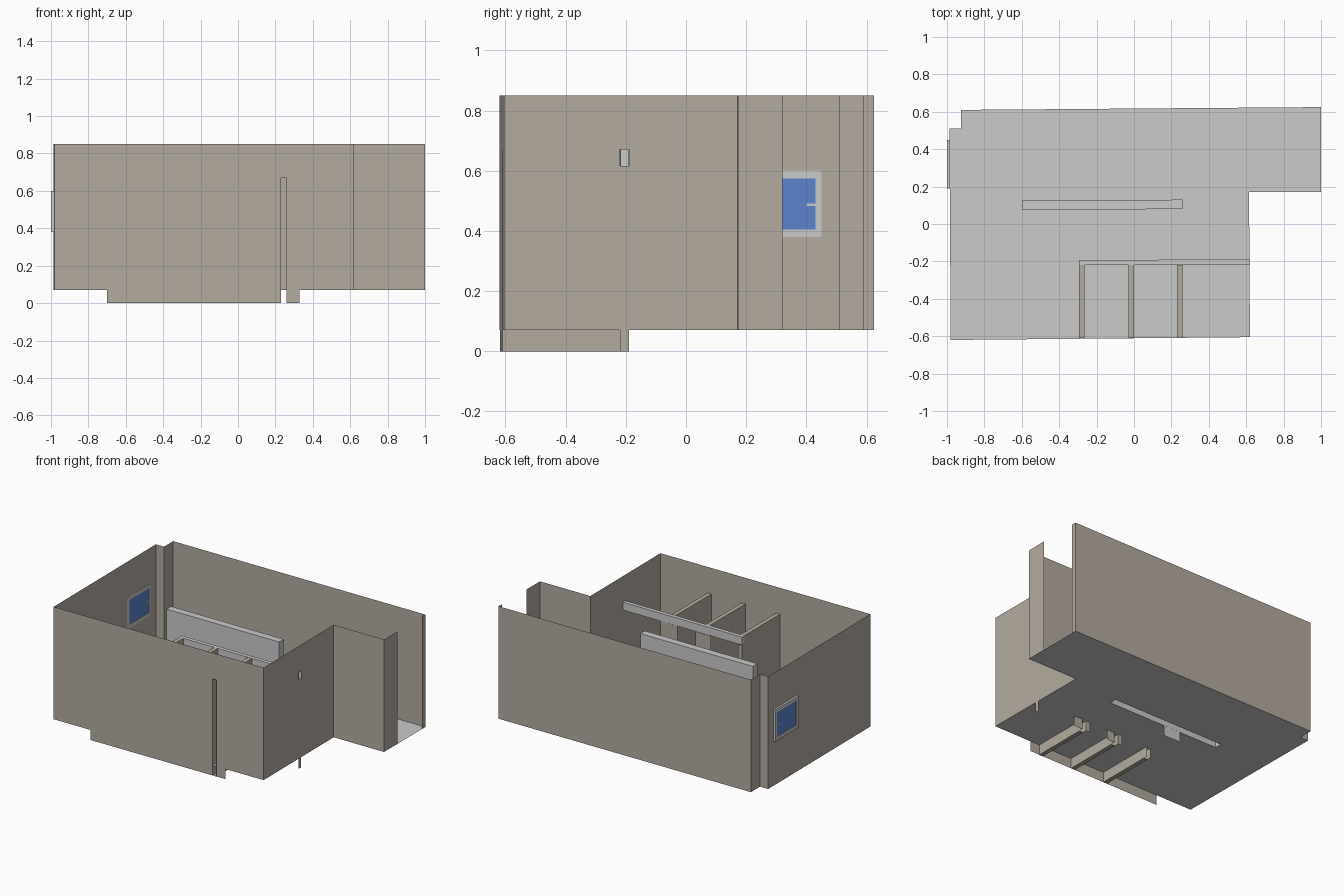
import bpy

if "Cube" in bpy.data.objects:
    bpy.data.objects.remove(bpy.data.objects["Cube"])

def mat(name, c):
    m = bpy.data.materials.new(name)
    m.diffuse_color = (*c, 1)
    m.use_nodes = True
    m.node_tree.nodes["Principled BSDF"].inputs["Base Color"].default_value = m.diffuse_color
    return m

TAN = mat("wall_tan", (0.456, 0.407, 0.352))
GREY = mat("light_grey", (0.597, 0.597, 0.597))
BLUE = mat("window_blue", (0.107, 0.227, 0.61))

def mesh(name, verts, faces, m):
    me = bpy.data.meshes.new(name)
    me.from_pydata(verts, [], faces)
    me.materials.append(m)
    ob = bpy.data.objects.new(name, me)
    bpy.context.collection.objects.link(ob)
    return ob

def sheets(name, runs, m):
    """Thin upright sheets, each run = (start xy, end xy, z0, z1)."""
    v, f = [], []
    for a, b, z0, z1 in runs:
        n = len(v)
        v += [(*a, z0), (*b, z0), (*b, z1), (*a, z1)]
        f.append((n, n + 1, n + 2, n + 3))
    return mesh(name, v, f, m)

def box(name, x0, x1, y0, y1, z0, z1, m, skip=()):
    """Box with optional open sides, named by direction."""
    v = [(x, y, z) for z in (z0, z1) for y in (y0, y1) for x in (x0, x1)]
    sides = {"bottom": (0, 2, 3, 1), "top": (4, 5, 7, 6), "front": (0, 1, 5, 4),
             "back": (3, 2, 6, 7), "left": (2, 0, 4, 6), "right": (1, 3, 7, 5)}
    return mesh(name, v, [q for k, q in sides.items() if k not in skip], m)

F, H, R = 0.07, 0.85, 0.67      # floor, wall top and partition top heights
BB = 0.615                      # underside of the beam

# Floor outline, with a slot left open under the low divider
outline = [(-0.98, -0.62), (0.62, -0.605), (0.615, 0.17), (1.0, 0.172),
           (1.0, 0.625), (-0.925, 0.61), (-0.925, 0.51), (-0.987, 0.51)]
slot = [(-0.6, 0.075), (0.26, 0.08), (0.26, 0.13), (-0.6, 0.125)]
fv = [(x, y, F) for x, y in outline + slot]
mesh("floor", fv, [(0, 1, 9, 8), (1, 2, 10, 9), (2, 3, 4), (2, 4, 10),
                   (4, 5, 11, 10), (5, 6, 11), (6, 7, 11), (7, 0, 8, 11)], GREY)

# Front wall with a tall slot at one partition and a low skirt
fy = lambda x: -0.62 + 0.015 * (x + 0.98) / 1.6
fp = lambda x: (x, fy(x))
sheets("front_wall", [(fp(-0.98), fp(0.23), F, H), (fp(0.26), fp(0.62), F, H),
                      (fp(0.23), fp(0.26), R, H),
                      (fp(-0.70), fp(0.23), 0, F), (fp(0.26), fp(0.33), 0, F)], TAN)

# Right wall, open where the hollow beam meets it
rx = lambda y: (0.62 - 0.005 * (y + 0.605) / 0.775, y)
sheets("right_wall", [(rx(-0.605), rx(-0.22), F, H), (rx(-0.22), rx(-0.19), 0, BB),
                      (rx(-0.22), rx(-0.19), R, H), (rx(-0.19), rx(0.17), F, H)], TAN)

# Alcove walls around the full-height doorway
sheets("alcove_wall", [((0.615, 0.17), (1.0, 0.172), F, H),
                       ((1.0, 0.172), (1.0, 0.32), F, H),
                       ((1.0, 0.59), (1.0, 0.625), F, H)], TAN)

# Back wall and corner notch
sheets("back_wall", [((1.0, 0.625), (-0.925, 0.61), F, H),
                     ((-0.925, 0.61), (-0.925, 0.51), F, H),
                     ((-0.925, 0.51), (-0.987, 0.51), F, H)], TAN)

# Left wall with an opening for the window
lp = lambda y: (-0.98 - 0.007 * (y + 0.62) / 1.13, y)
sheets("left_wall", [(lp(0.51), lp(0.45), F, H), (lp(0.19), lp(-0.62), F, H),
                     (lp(0.45), lp(0.19), F, 0.38), (lp(0.45), lp(0.19), 0.60, H)], TAN)

# Window frame, handle and glass
wx = (-1.0, -0.985)
for name, y0, y1, z0, z1 in (("frame_side_a", 0.19, 0.215, 0.38, 0.60),
                             ("frame_side_b", 0.43, 0.45, 0.38, 0.60),
                             ("frame_sill", 0.215, 0.43, 0.38, 0.405),
                             ("frame_head", 0.215, 0.43, 0.575, 0.60),
                             ("window_handle", 0.40, 0.43, 0.483, 0.491)):
    box(name, *wx, y0, y1, z0, z1, GREY)
box("window_glass", -0.996, -0.989, 0.215, 0.43, 0.405, 0.575, BLUE)

# Three hollow partitions, reaching below the floor
for i, (x0, j0, j1) in enumerate(((-0.295, 0, 0), (-0.03, 0.03, 0.06), (0.23, 0.03, 0.07))):
    x1 = x0 + 0.03
    box(f"partition_{i}", x0, x1, -0.61, -0.22, 0, R, TAN, ("front", "back"))
    sheets(f"partition_end_{i}", [((x1, -0.22), (x0, -0.22), F, R)], TAN)
    # end post below the beam, with narrow door jambs
    runs = [((x0, -0.22), (x0, -0.19), 0, BB), ((x1, -0.22), (x1, -0.19), 0, BB),
            ((x1, -0.19), (x0, -0.19), F, BB)]
    for a, b in ((x0 - j0, x0), (x1, x1 + j1)):
        if b > a:
            runs += [((a, -0.19), (b, -0.19), 0, BB)]
    sheets(f"post_{i}", runs, TAN)

# Hollow beam over the partition ends, open at the right wall
beam = box("beam", -0.295, 0.62, -0.22, -0.193, BB, R, GREY, ("right",))
for v in beam.data.vertices:
    if v.co.x > 0:
        v.co.y += 0.004

# Low divider, open underneath, with a tab below the floor
dv = [(x, y, z) for z in (F, R) for x, y in slot]
mesh("divider", dv, [(0, 1, 5, 4), (1, 2, 6, 5), (2, 3, 7, 6), (3, 0, 4, 7), (4, 5, 6, 7)], GREY)
sheets("divider_tab", [((-0.31, 0.076), (-0.18, 0.077), 0, F)], GREY)
